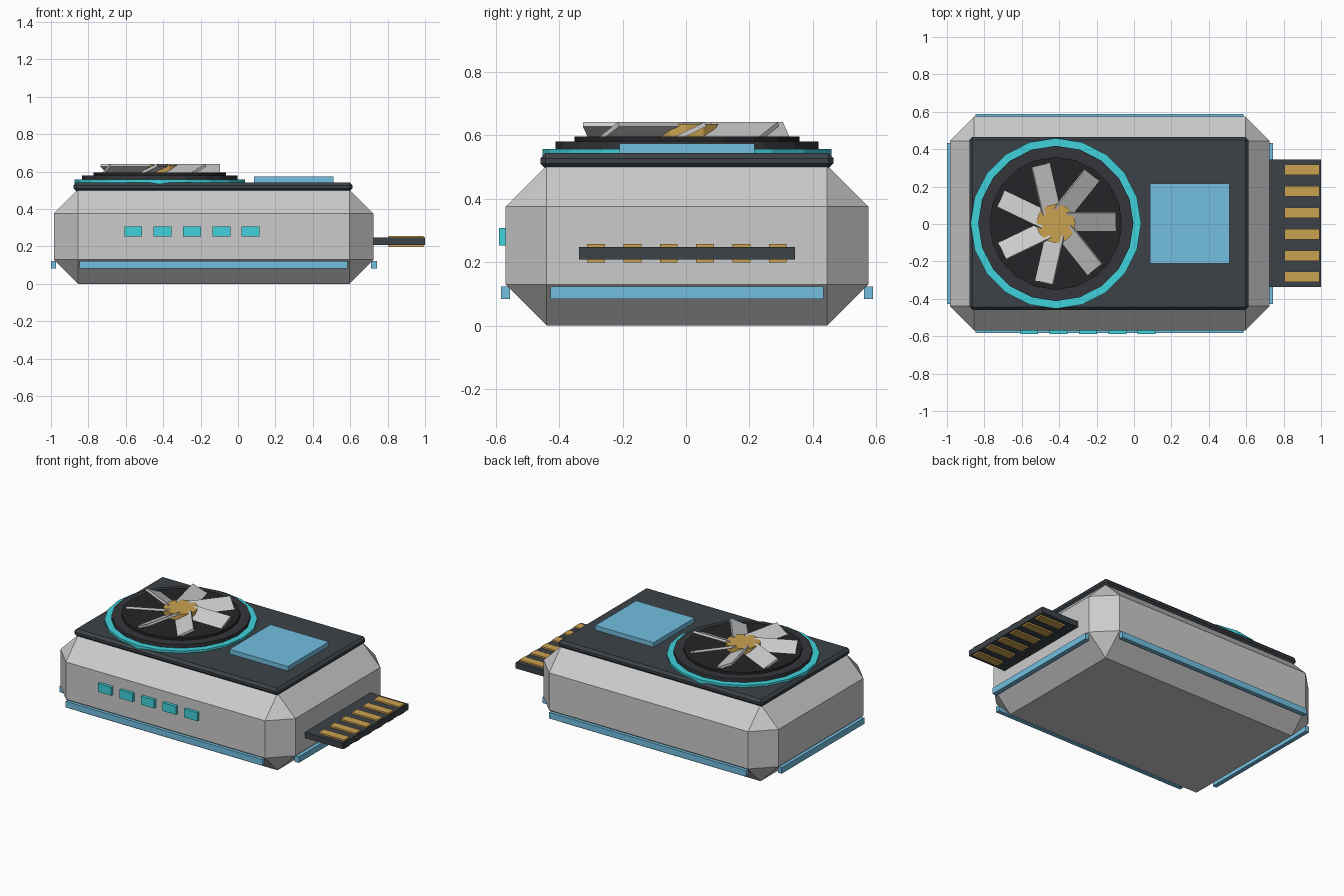
import bpy, math
from mathutils import Matrix, Vector

if "Cube" in bpy.data.objects:
    bpy.data.objects.remove(bpy.data.objects["Cube"])

CY = 0.003            # small shift that centres the whole model in y
FAN_X = -0.418        # fan axis


def material(name, rgb):
    m = bpy.data.materials.new(name)
    m.diffuse_color = (*rgb, 1)
    m.use_nodes = True
    m.node_tree.nodes["Principled BSDF"].inputs["Base Color"].default_value = m.diffuse_color
    return m


SLATE = material("slate", (0.045, 0.055, 0.065))
CHARCOAL = material("charcoal", (0.035, 0.037, 0.042))
BLACK = material("black", (0.018, 0.018, 0.02))
CYAN = material("cyan", (0.05, 0.65, 0.72))
BLUE = material("pale_blue", (0.17, 0.52, 0.75))
GOLD = material("gold", (0.6, 0.36, 0.08))


def finish(name, mat, bevel):
    ob = bpy.context.object
    ob.name = name
    if mat:
        ob.data.materials.append(mat)
    if bevel:
        mod = ob.modifiers.new("chamfer", 'BEVEL')
        mod.width = bevel
        mod.segments = 1
    return ob


def box(name, x, y, z, mat=None, bevel=0):
    """Box given by (min, max) on each axis."""
    lo, hi = Vector((x[0], y[0] + CY, z[0])), Vector((x[1], y[1] + CY, z[1]))
    bpy.ops.mesh.primitive_cube_add(size=1, location=(lo + hi) / 2)
    bpy.context.object.data.transform(Matrix.Diagonal((*(hi - lo), 1)))
    return finish(name, mat, bevel)


def disc(name, r, z0, z1, mat, sides=20):
    bpy.ops.mesh.primitive_cylinder_add(vertices=sides, radius=r, depth=z1 - z0,
                                        location=(FAN_X, CY, (z0 + z1) / 2))
    return finish(name, mat, 0)


# Chamfered casing and top plate
box("casing", (-0.985, 0.725), (-0.572, 0.572), (0, 0.505), None, 0.13)
box("top_plate", (-0.88, 0.612), (-0.462, 0.462), (0.495, 0.543), SLATE, 0.016)
box("screen", (0.085, 0.51), (-0.213, 0.213), (0.53, 0.573), BLUE)

# Fan housing: stepped discs
disc("glow_ring", 0.456, 0.53, 0.557, CYAN)
disc("fan_housing", 0.415, 0.54, 0.58, CHARCOAL)
disc("fan_well", 0.355, 0.56, 0.595, BLACK)
disc("fan_hub", 0.105, 0.58, 0.635, GOLD, 12)

# Seven pitched blades around the hub
for i in range(7):
    bpy.ops.mesh.primitive_cube_add(size=1)
    ob = finish(f"fan_blade_{i + 1}", None, 0)
    ob.data.transform(Matrix.Translation((0.19, 0, 0))
                      @ Matrix.Rotation(math.radians(26), 4, 'X')
                      @ Matrix.Diagonal((0.265, 0.13, 0.015, 1)))
    ob.location = (FAN_X, CY, 0.606)
    ob.rotation_euler.z = i * math.tau / 7

# Light strips along the lower edges
Z = (0.083, 0.123)
box("front_strip", (-0.848, 0.585), (-0.586, -0.558), Z, BLUE)
box("back_strip", (-0.848, 0.585), (0.558, 0.586), Z, BLUE)
box("left_strip", (-1.0, -0.972), (-0.43, 0.43), Z, BLUE)
box("right_strip", (0.712, 0.742), (-0.43, 0.43), Z, BLUE)

# Indicator lights on the front
for i in range(5):
    x = -0.56 + i * 0.157
    box(f"indicator_{i + 1}", (x - 0.048, x + 0.048), (-0.592, -0.56),
        (0.252, 0.307), CYAN)

# Edge connector with gold contacts showing above and below
box("connector_card", (0.69, 1.0), (-0.341, 0.341), (0.208, 0.247), SLATE)
for i in range(6):
    y = (i - 2.5) * 0.1145
    box(f"contact_{i + 1}", (0.805, 0.992), (y - 0.028, y + 0.028),
        (0.198, 0.257), GOLD)
